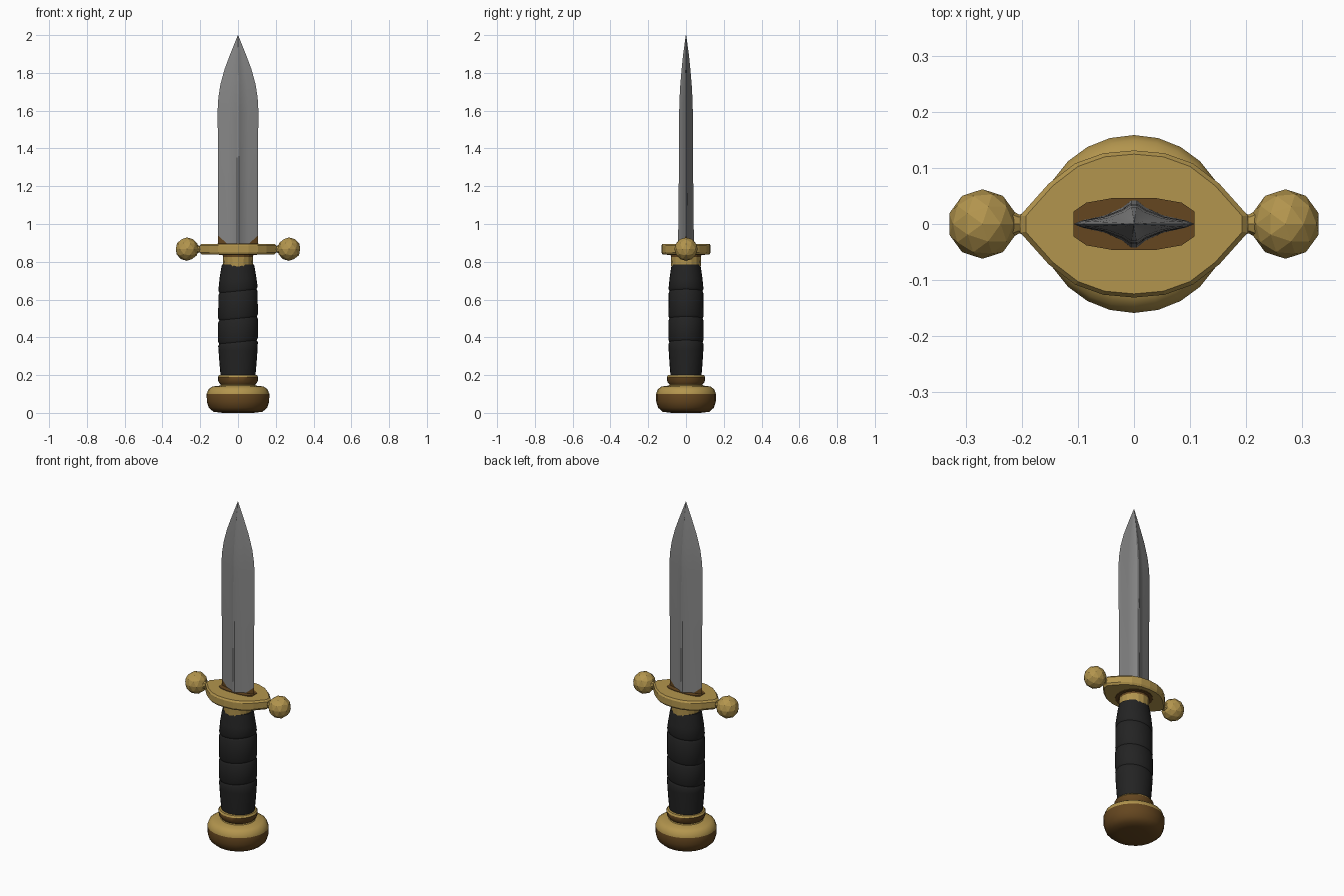
import bpy, bmesh, math
from mathutils import Vector

if "Cube" in bpy.data.objects:
    bpy.data.objects.remove(bpy.data.objects["Cube"])


def mat(name, col):
    m = bpy.data.materials.new(name)
    m.diffuse_color = (*col, 1)
    m.use_nodes = True
    m.node_tree.nodes["Principled BSDF"].inputs["Base Color"].default_value = m.diffuse_color
    return m


GOLD = mat("gold", (0.45, 0.30, 0.075))
BROWN = mat("dark bronze", (0.13, 0.062, 0.014))
BLACK = mat("black leather", (0.017, 0.017, 0.017))
STEEL = mat("steel", (0.24, 0.24, 0.24))


def loft(rings):
    """Closed skin through rings with equal point counts."""
    bm = bmesh.new()
    vs = [[bm.verts.new(p) for p in r] for r in rings]
    n = len(vs[0])
    for a, b in zip(vs, vs[1:]):
        for i in range(n):
            j = (i + 1) % n
            bm.faces.new((a[i], a[j], b[j], b[i]))
    bm.faces.new(vs[0][::-1])
    bm.faces.new(vs[-1])
    bmesh.ops.recalc_face_normals(bm, faces=bm.faces)
    return bm


def finish(bm, name, mats, rule=None, smooth=None):
    me = bpy.data.meshes.new(name)
    if rule:
        for f in bm.faces:
            f.material_index = rule(f.calc_center_median())
    bm.to_mesh(me)
    bm.free()
    ob = bpy.data.objects.new(name, me)
    bpy.context.collection.objects.link(ob)
    for m in mats:
        me.materials.append(m)
    if smooth:
        bpy.ops.object.select_all(action='DESELECT')
        ob.select_set(True)
        bpy.context.view_layer.objects.active = ob
        bpy.ops.object.shade_smooth_by_angle(angle=math.radians(smooth))
    return ob


def lathe(profile, n=24, ys=1.0, tilt=lambda z: 0):
    rings = []
    for r, z in profile:
        ring = []
        for i in range(n):
            a = 2 * math.pi * i / n
            x, y = r * math.cos(a), r * ys * math.sin(a)
            ring.append((x, y, z + tilt(z) * x))
        rings.append(ring)
    return loft(rings)


# pommel: gold above, dark below
finish(lathe([(.08, 0), (.13, .006), (.155, .028), (.165, .06), (.166, .1),
              (.156, .126), (.135, .14), (.09, .145)], ys=.955),
       "pommel", [GOLD, BROWN], lambda c: 1 if c.z < .1 and c.z > -1 else 0, 40)

# pommel neck with flared rim
finish(lathe([(.098, .138), (.092, .15), (.104, .165), (.107, .19), (.1, .2), (.07, .202)], ys=.95),
       "pommel_neck", [GOLD, BROWN], lambda c: 1 if .155 < c.z < .192 else 0, 40)

# grip with tilted wrap grooves
prof = [(.092, .195), (.098, .26), (.103, .33)]
for g in (.375, .5, .645):
    r = .105 if g < .6 else .104
    prof += [(r, g - .012), (r - .006, g), (r, g + .012)]
prof += [(.098, .71), (.09, .76), (.085, .785)]
finish(lathe(prof, 24, .89, lambda z: .1 if .35 < z < .68 else 0), "grip", [BLACK], None, 45)

# collar under the guard
finish(lathe([(.078, .775), (.08, .825), (.082, .845)], 16),
       "collar", [GOLD, BROWN], lambda c: 1 if c.z > .826 else 0)

# lens-shaped guard plate
quarter = [(.203, .015), (.152, .072), (.105, .108), (.055, .126)]
half = quarter + [(0, .131)] + [(-x, y) for x, y in quarter[::-1]]
outline = half + [(-x, -y) for x, y in half]
finish(loft([[(x * s, y * s, z) for x, y in outline]
             for s, z in ((.95, .839), (1, .85), (1, .885), (.95, .895))]),
       "guard", [GOLD])

# dark patches around the blade and the collar
patch = [(.108, .022), (.085, .038), (.04, .046)]
half = patch + [(-x, y) for x, y in patch[::-1]]
ring = half + [(-x, -y) for x, y in half]
finish(loft([[(x, y, z) for x, y in ring] for z in (.892, .898)]), "blade_socket_stain", [BROWN])
finish(lathe([(.1, .836), (.1, .842)], 20), "under_guard_stain", [BROWN])

# guard end balls and their necks
for side, s in (("left", -1), ("right", 1)):
    bm = bmesh.new()
    bmesh.ops.create_icosphere(bm, subdivisions=2, radius=.062)
    bmesh.ops.translate(bm, verts=bm.verts, vec=(s * .27, 0, .867))
    finish(bm, side + "_guard_ball", [GOLD])
    neck = [[(s * x, r * math.cos(a * math.pi / 4), .867 + r * math.sin(a * math.pi / 4))
             for a in range(8)] for x, r in ((.185, .02), (.205, .017), (.225, .028))]
    finish(loft(neck), side + "_guard_neck", [GOLD])

# blade: hollow-ground diamond section tapering to a point
sec = [(1, 0), (.86, .17), (.5, .36), (.2, .7), (.05, 1)]
top = sec + [(-x, y) for x, y in sec[:0:-1]]
section = top + [(-x, -y) for x, y in top]
stations = [(.88, .105, .042), (1.25, .105, .038), (1.6, .108, .036), (1.67, .104, .034),
            (1.74, .093, .030), (1.82, .071, .023), (1.9, .041, .015), (2.0, .001, .001)]
bm = loft([[(x * w, y * t, z) for x, y in section] for z, w, t in stations])
# dark corners at the foot of the blade
for s in (-1, 1):
    bmesh.ops.bisect_plane(bm, geom=bm.verts[:] + bm.edges[:] + bm.faces[:], dist=1e-5,
                           plane_co=Vector((s * .105, 0, .938)),
                           plane_no=Vector((s * .04, 0, -.045)))
finish(bm, "blade", [STEEL, BROWN],
       lambda c: 1 if c.z < .94 and (abs(c.x) - .105) * .04 - (c.z - .938) * .045 > 0 else 0, 25)
